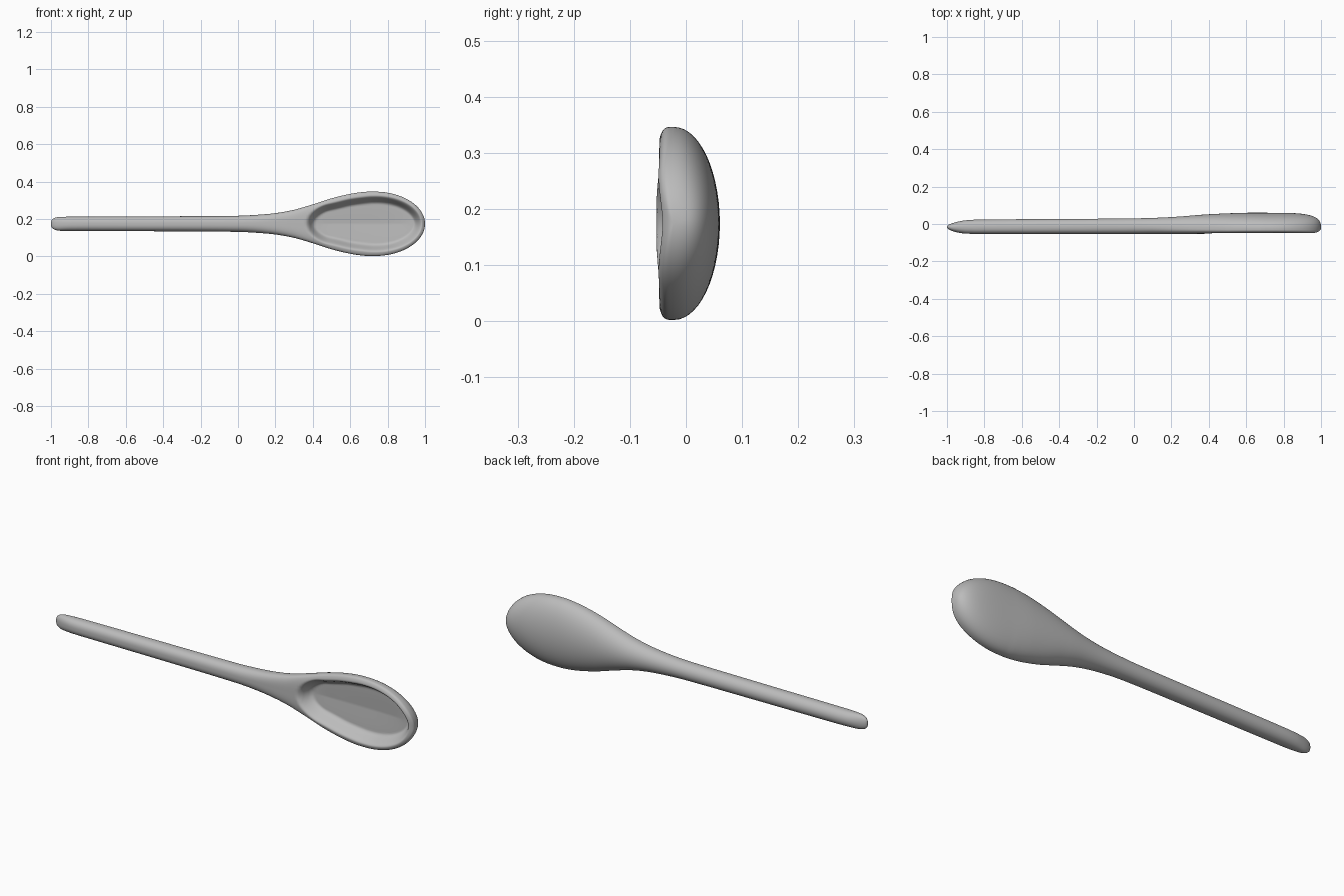
import bpy, bmesh
from math import sin, cos, pi, sqrt
from mathutils import Vector, kdtree

if "Cube" in bpy.data.objects:
    bpy.data.objects.remove(bpy.data.objects["Cube"], do_unlink=True)

MID_Z = 0.174


def smooth_profile(points, x):
    """Smooth curve through (x, value) points."""
    n = len(points)
    if x <= points[0][0]:
        return points[0][1]
    if x >= points[-1][0]:
        return points[-1][1]

    def slope(k):
        a, b = points[max(k - 1, 0)], points[min(k + 1, n - 1)]
        return (b[1] - a[1]) / (b[0] - a[0])

    i = max(k for k in range(n - 1) if points[k][0] <= x)
    (x0, v0), (x1, v1) = points[i], points[i + 1]
    h = x1 - x0
    t = (x - x0) / h
    return ((1 + 2 * t) * (1 - t) ** 2 * v0 + t * (1 - t) ** 2 * h * slope(i)
            + t * t * (3 - 2 * t) * v1 + t * t * (t - 1) * h * slope(i + 1))


def cap(x, start, end, power, root):
    """Rounded fall from 1 at start to 0 at end."""
    t = min(max((x - start) / (end - start), 0), 1)
    return max(1 - t ** power, 0) ** (1 / root)


WIDTH = [(-1, .036), (-.9, .038), (-.4, .04), (0, .043), (.1, .048), (.2, .057),
         (.3, .075), (.4, .104), (.5, .136), (.6, .16), (.68, .171), (.73, .172)]
BACK = [(-1, .015), (-.85, .023), (0, .03), (.2, .037), (.4, .052), (.6, .06), (.75, .06)]
MIDDLE = [(-1, -.015), (0, -.012), (.5, -.02), (1, -.022)]
CAVITY = [(.365, .095), (.42, .1), (.5, .115), (.6, .138), (.7, .151), (.74, .152)]


def half_width(x):
    return smooth_profile(WIDTH, x) * cap(x, -.95, -1, 2, 3) * cap(x, .73, 1, 2, 2)


def cavity_width(x):
    if not .365 < x < .985:
        return 0
    return smooth_profile(CAVITY, x) * cap(x, .48, .365, 2, 2) * cap(x, .74, .985, 2, 2)


# Edge of the hollow, for measuring how far inside it a point lies
edge = []
for k in range(401):
    x = .675 - .31 * cos(pi * k / 400)
    edge += [Vector((x, s * cavity_width(x), 0)) for s in (-1, 1)]
tree = kdtree.KDTree(len(edge))
for k, p in enumerate(edge):
    tree.insert(p, k)
tree.balance()


def hollow(x, z):
    if abs(z) >= cavity_width(x):
        return 0
    d = tree.find((x, z, 0))[2]
    t = min(d / .045, 1)
    return .06 * t * t * (3 - 2 * t) + .08 * max(d - .03, 0)


# Stations along the length, closer together at both tips
stations = [-.9 - .1 * cos(pi / 2 * k / 14) for k in range(1, 14)]
stations += [-.9 + 1.2 * k / 28 for k in range(28)]
stations += [.3 + .7 * sin(pi / 2 * k / 90) for k in range(90)]
FRONT, REAR = 80, 28


def section(x):
    w, mid = half_width(x), smooth_profile(MIDDLE, x)
    back = (smooth_profile(BACK, x) - mid) * cap(x, -.86, -1, 2, 2) * cap(x, .7, 1, 4, 3)
    front = (mid + .053) * cap(x, -.86, -1, 2, 2) * cap(x, .93, 1, 2, 2)
    p = 2.4 + 1.8 * min(max((x - .1) / .4, 0), 1)
    ring = []
    for k in range(FRONT):
        c, s = cos(pi * k / FRONT), sin(pi * k / FRONT)
        r = (abs(c) ** p + s ** p) ** (-1 / p)
        z = w * c * r
        ring.append((x, mid - front * s * r + hollow(x, z), MID_Z + z))
    for k in range(REAR):
        a = pi * k / REAR
        ring.append((x, mid + back * sin(a), MID_Z - w * cos(a)))
    return ring


# Spoon: one skin lofted through all sections
bm = bmesh.new()
rings = [[bm.verts.new(p) for p in section(x)] for x in stations]
n = FRONT + REAR
for a, b in zip(rings, rings[1:]):
    for k in range(n):
        j = (k + 1) % n
        bm.faces.new((a[k], a[j], b[j], b[k]))
for ring, x in ((rings[0], -1), (rings[-1], 1)):
    tip = bm.verts.new((x, smooth_profile(MIDDLE, x), MID_Z))
    for k in range(n):
        bm.faces.new((ring[k], ring[(k + 1) % n], tip))
bmesh.ops.recalc_face_normals(bm, faces=bm.faces)
mesh = bpy.data.meshes.new("spoon")
bm.to_mesh(mesh)
bm.free()
spoon = bpy.data.objects.new("spoon", mesh)
bpy.context.collection.objects.link(spoon)

# Plain grey
grey = bpy.data.materials.new("plain grey")
grey.use_nodes = True
grey.diffuse_color = (.5, .5, .5, 1)
grey.node_tree.nodes["Principled BSDF"].inputs["Base Color"].default_value = (.5, .5, .5, 1)
mesh.materials.append(grey)

bpy.context.view_layer.objects.active = spoon
spoon.select_set(True)
bpy.ops.object.shade_smooth_by_angle(angle=pi / 3)
